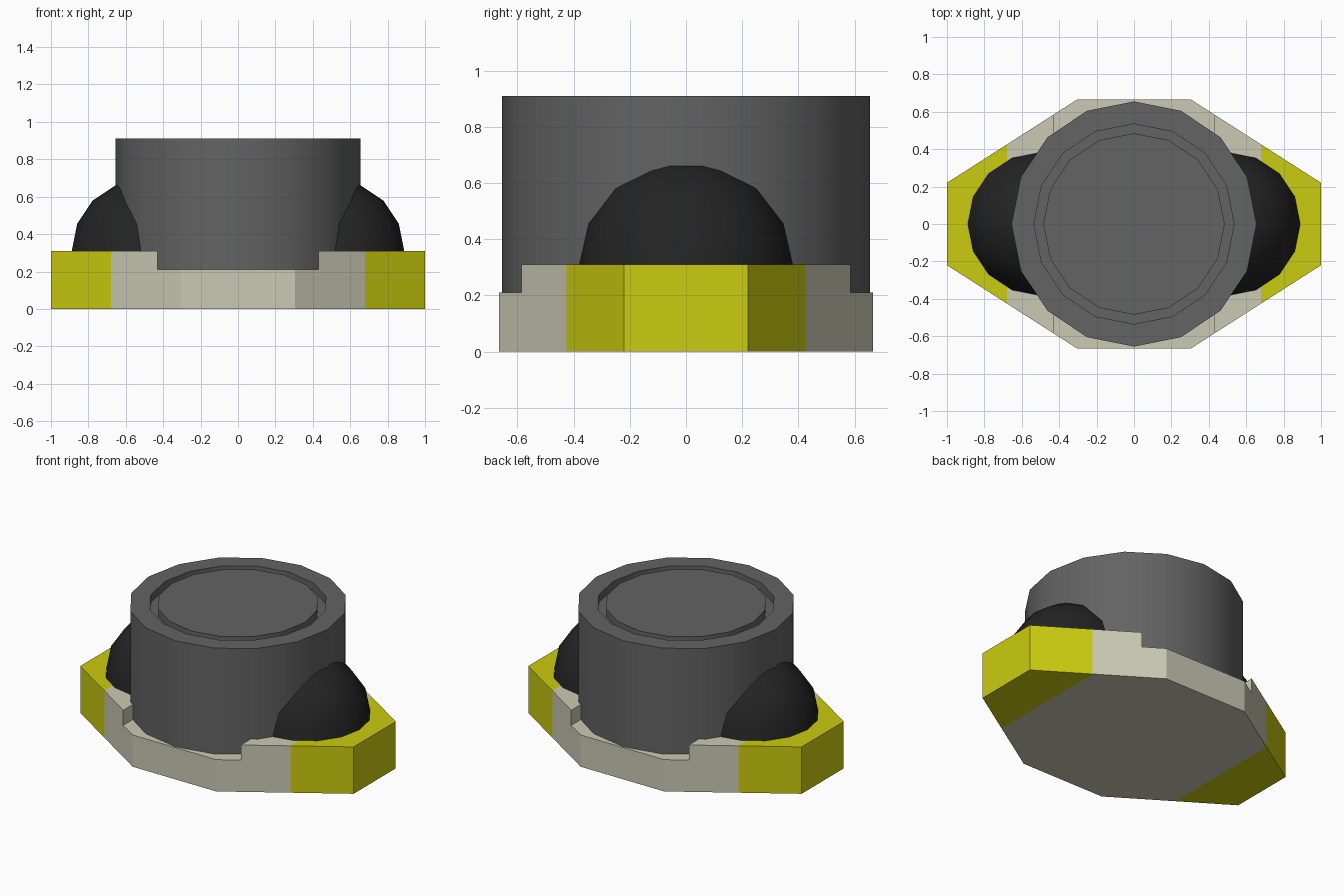
import bpy, bmesh, math
from mathutils import Vector

cube = bpy.data.objects.get("Cube")
if cube:
    bpy.data.objects.remove(cube, do_unlink=True)


def material(name, rgb):
    m = bpy.data.materials.new(name)
    m.diffuse_color = (*rgb, 1)
    m.use_nodes = True
    m.node_tree.nodes["Principled BSDF"].inputs["Base Color"].default_value = (*rgb, 1)
    return m


beige = material("beige", (0.60, 0.59, 0.46))
yellow = material("yellow", (0.60, 0.60, 0.005))
grey = material("dark grey", (0.125, 0.125, 0.125))
black = material("black", (0.017, 0.017, 0.017))


def make_object(name, bm, mats, smooth=False):
    bmesh.ops.recalc_face_normals(bm, faces=bm.faces)
    mesh = bpy.data.meshes.new(name)
    bm.to_mesh(mesh)
    bm.free()
    for m in mats:
        mesh.materials.append(m)
    ob = bpy.data.objects.new(name, mesh)
    bpy.context.collection.objects.link(ob)
    if smooth:
        bpy.ops.object.select_all(action='DESELECT')
        ob.select_set(True)
        bpy.context.view_layer.objects.active = ob
        bpy.ops.object.shade_smooth_by_angle(angle=math.radians(30))
    return ob


def lathe(name, profile, mat, sides=16):
    # Spin an (r, z) profile around the z axis
    bm = bmesh.new()
    verts = [bm.verts.new((r, 0, z)) for r, z in profile]
    edges = [bm.edges.new(pair) for pair in zip(verts, verts[1:])]
    bmesh.ops.spin(bm, geom=verts + edges, cent=(0, 0, 0), axis=(0, 0, 1),
                   angle=2 * math.pi, steps=sides, use_duplicate=False)
    bmesh.ops.remove_doubles(bm, verts=bm.verts, dist=1e-4)
    return make_object(name, bm, [mat], smooth=True)


# Base plate: long octagon with raised ends and yellow tips
STEP_X, TIP_X, LOW_Z, HIGH_Z = 0.43, 0.68, 0.21, 0.31
outline = [(1, -0.22), (1, 0.22), (0.305, 0.665), (-0.305, 0.665),
           (-1, 0.22), (-1, -0.22), (-0.305, -0.665), (0.305, -0.665)]
bm = bmesh.new()
bottom = bm.faces.new([bm.verts.new((x, y, 0)) for x, y in outline])
top = bmesh.ops.extrude_face_region(bm, geom=[bottom], use_keep_orig=True)
bmesh.ops.translate(bm, vec=(0, 0, LOW_Z),
                    verts=[g for g in top["geom"] if isinstance(g, bmesh.types.BMVert)])
for x in (-TIP_X, -STEP_X, STEP_X, TIP_X):
    bmesh.ops.bisect_plane(bm, geom=bm.verts[:] + bm.edges[:] + bm.faces[:],
                           plane_co=(x, 0, 0), plane_no=(1, 0, 0))
ends = [f for f in bm.faces
        if all(abs(v.co.z - LOW_Z) < 1e-4 for v in f.verts)
        and abs(f.calc_center_median().x) > STEP_X]
raised = bmesh.ops.extrude_face_region(bm, geom=ends)
bmesh.ops.translate(bm, vec=(0, 0, HIGH_Z - LOW_Z),
                    verts=[g for g in raised["geom"] if isinstance(g, bmesh.types.BMVert)])
for f in bm.faces:
    f.material_index = int(abs(f.calc_center_median().x) > TIP_X)
make_object("base_plate", bm, [beige, yellow])

# Drum with a narrow ring groove in its top
lathe("drum", [(0, 0.15), (0.655, 0.15), (0.655, 0.91), (0.535, 0.91),
               (0.535, 0.86), (0.485, 0.86), (0.485, 0.91), (0, 0.91)], grey)

# Half domes on both ends
R = 0.382
arc = [(R * math.cos(a), R * math.sin(a))
       for a in (math.radians(22.5 * i) for i in range(4))] + [(0, R)]
for side, x in (("left", 0.507), ("right", -0.507)):
    dome = lathe(side + "_dome", [(0, 0)] + arc, black)
    dome.location = Vector((x, 0, HIGH_Z - 0.001))
